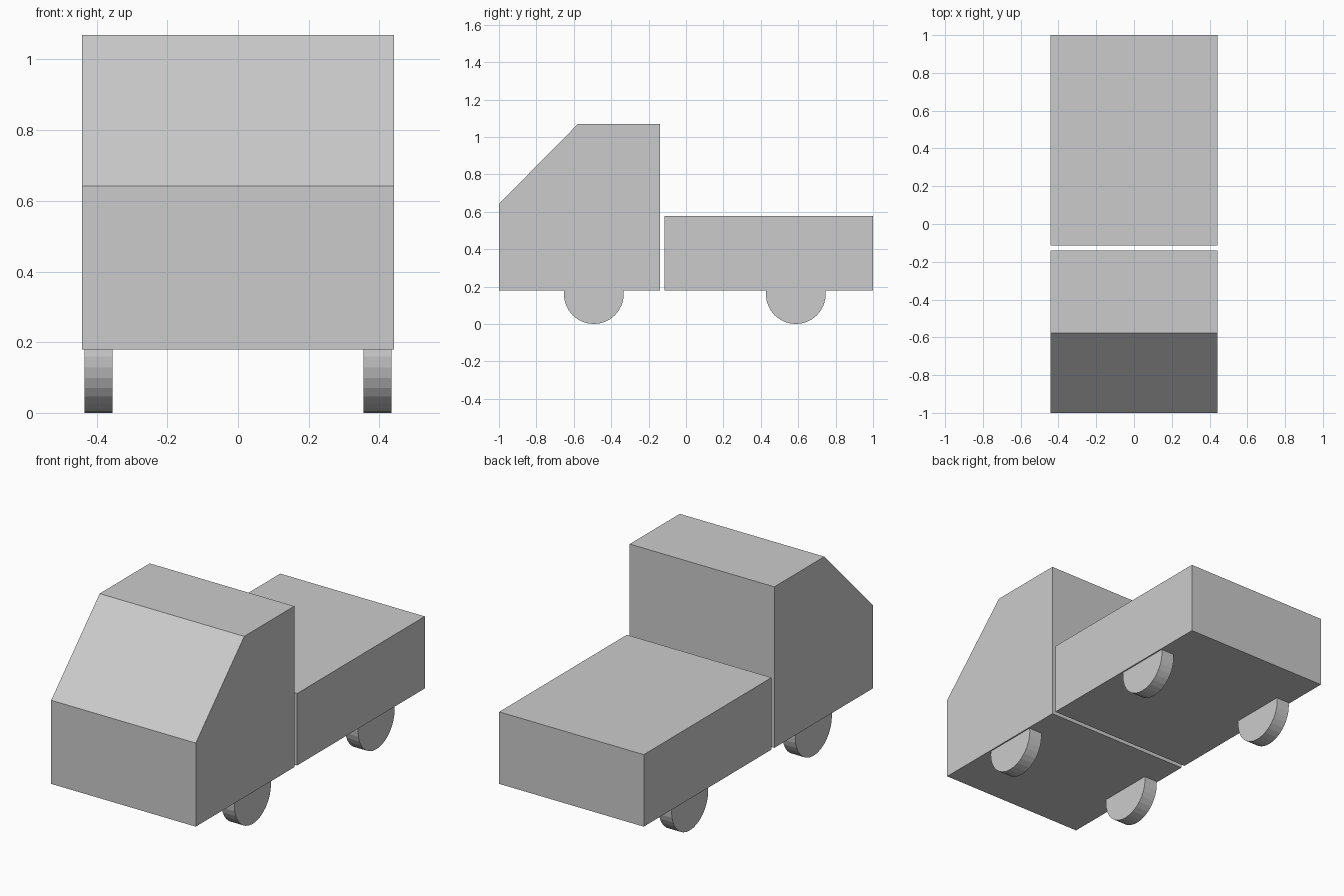
import bpy, bmesh, math
from mathutils import Matrix

if "Cube" in bpy.data.objects:
    bpy.data.objects.remove(bpy.data.objects["Cube"])

HALF_WIDTH = 0.442


def finish(name, bm):
    bmesh.ops.recalc_face_normals(bm, faces=bm.faces)
    mesh = bpy.data.meshes.new(name)
    bm.to_mesh(mesh)
    bm.free()
    obj = bpy.data.objects.new(name, mesh)
    bpy.context.collection.objects.link(obj)
    return obj


def extrude_side_profile(name, profile):
    """Extrude a (y, z) outline across the full width of the truck."""
    bm = bmesh.new()
    face = bm.faces.new([bm.verts.new((-HALF_WIDTH, y, z)) for y, z in profile])
    new = bmesh.ops.extrude_face_region(bm, geom=[face])["geom"]
    verts = [g for g in new if isinstance(g, bmesh.types.BMVert)]
    bmesh.ops.translate(bm, verts=verts, vec=(2 * HALF_WIDTH, 0, 0))
    # keep the starting cap so the body is closed
    bmesh.ops.holes_fill(bm, edges=bm.edges)
    return finish(name, bm)


def wheel(name, x, y, radius=0.16, width=0.08):
    bm = bmesh.new()
    bmesh.ops.create_cone(bm, cap_ends=True, segments=32,
                          radius1=radius, radius2=radius, depth=width,
                          matrix=Matrix.Rotation(math.pi / 2, 4, 'Y'))
    finish(name, bm).location = (x, y, radius)


# Cab with slanted windscreen
extrude_side_profile("cab", [(-1, 0.18), (-0.14, 0.18), (-0.14, 1.07),
                             (-0.577, 1.07), (-1, 0.642)])

# Solid cargo bed
extrude_side_profile("cargo_bed", [(-0.115, 0.18), (1, 0.18),
                                   (1, 0.578), (-0.115, 0.578)])

# Wheels
for axle, y in (("front", -0.493), ("rear", 0.587)):
    for side, sign in (("left", -1), ("right", 1)):
        wheel(f"{axle}_{side}_wheel", sign * 0.395, y)
